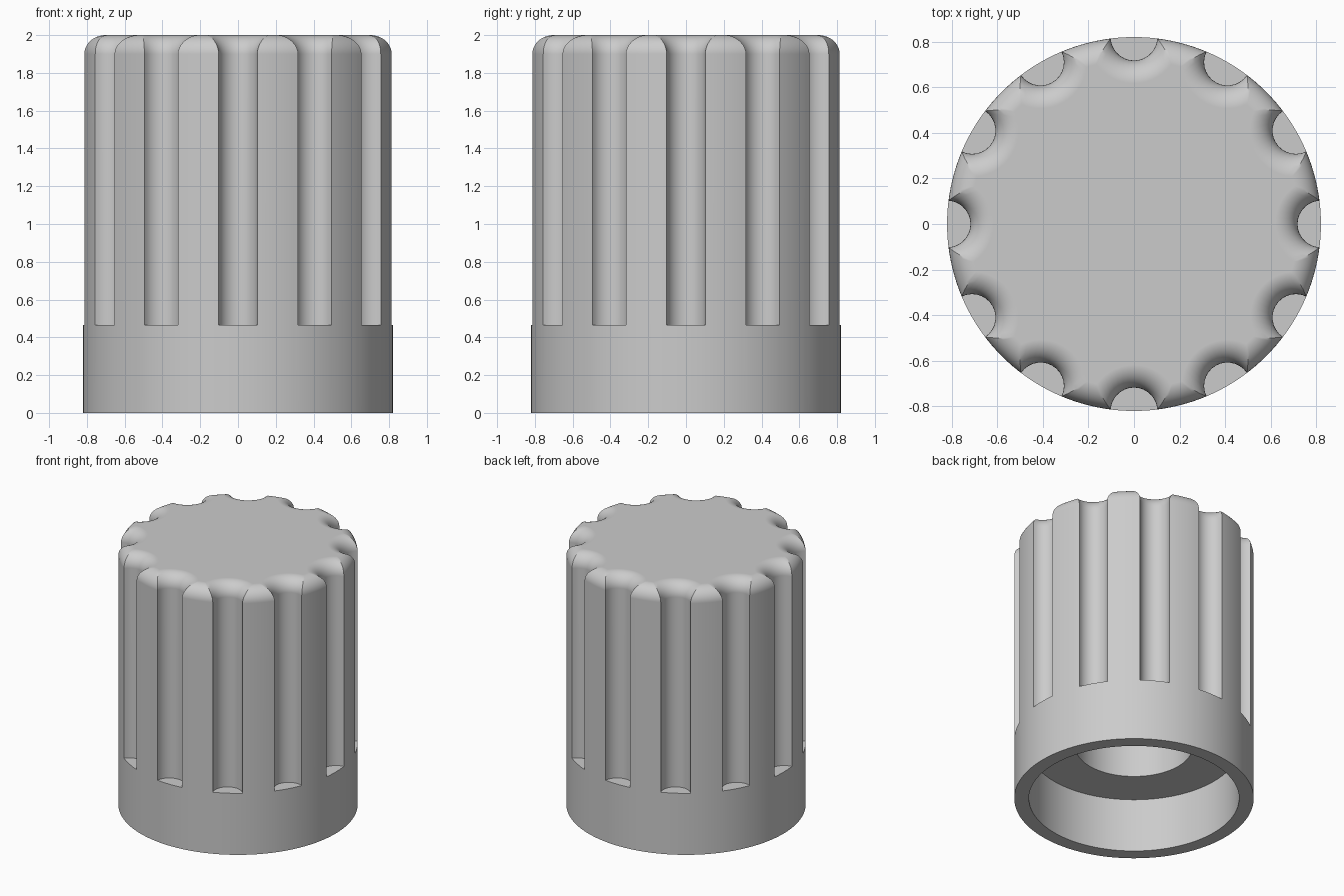
import bpy, bmesh
from math import sin, cos, pi, acos, atan2

if "Cube" in bpy.data.objects:
    bpy.data.objects.remove(bpy.data.objects["Cube"])

RADIUS, FLUTE_RADIUS, FLUTES = 0.82, 0.1025, 12
FLOOR, HEIGHT, FILLET = 0.465, 2.0, 0.1
FLUTE_STEPS, LAND_STEPS, FILLET_STEPS = 14, 10, 10
PITCH = 2 * pi / FLUTES


def rim_angle(inset):
    """Half angle of a flute where it meets the inset outer circle."""
    r, f = RADIUS - inset, FLUTE_RADIUS + inset
    return acos((r * r + RADIUS ** 2 - f * f) / (2 * r * RADIUS))


def round_ring(r, z):
    """Plain circle with the same point layout as the fluted outline."""
    half, pts = rim_angle(0), []
    for k in range(FLUTES):
        for i in range(FLUTE_STEPS):
            a = k * PITCH - half + 2 * half * i / FLUTE_STEPS
            pts.append((r * cos(a), r * sin(a), z))
        for i in range(LAND_STEPS):
            a = k * PITCH + half + (PITCH - 2 * half) * i / LAND_STEPS
            pts.append((r * cos(a), r * sin(a), z))
    return pts


def fluted_ring(inset, z):
    """Fluted outline, offset inward by the inset."""
    r, f, half = RADIUS - inset, FLUTE_RADIUS + inset, rim_angle(inset)
    sweep = atan2(r * sin(half), RADIUS - r * cos(half))
    pts = []
    for k in range(FLUTES):
        c, s = cos(k * PITCH), sin(k * PITCH)
        for i in range(FLUTE_STEPS):
            t = -sweep + 2 * sweep * i / FLUTE_STEPS
            x, y = RADIUS - f * cos(t), f * sin(t)
            pts.append((x * c - y * s, x * s + y * c, z))
        for i in range(LAND_STEPS):
            a = k * PITCH + half + (PITCH - 2 * half) * i / LAND_STEPS
            pts.append((r * cos(a), r * sin(a), z))
    return pts


# Rings from the inside of the bore, around the collar, to the top
rings = [round_ring(0.4, 1.6), round_ring(0.4, 0.405), round_ring(0.72, 0.405),
         round_ring(0.72, 0), round_ring(RADIUS, 0), round_ring(RADIUS, FLOOR),
         fluted_ring(0, FLOOR)]
for i in range(FILLET_STEPS + 1):
    a = pi / 2 * i / FILLET_STEPS
    rings.append(fluted_ring(FILLET * (1 - cos(a)), HEIGHT - FILLET * (1 - sin(a))))

# Loft the rings and cap both ends
bm = bmesh.new()
loops = [[bm.verts.new(p) for p in ring] for ring in rings]
count = len(loops[0])
for low, high in zip(loops, loops[1:]):
    for i in range(count):
        j = (i + 1) % count
        bm.faces.new((low[i], low[j], high[j], high[i]))
bm.faces.new(loops[-1])
bm.faces.new(loops[0][::-1])
bmesh.ops.remove_doubles(bm, verts=bm.verts, dist=1e-5)
bmesh.ops.recalc_face_normals(bm, faces=bm.faces)
mesh = bpy.data.meshes.new("fluted_knob")
bm.to_mesh(mesh)
bm.free()

# Single grey material
grey = bpy.data.materials.new("light grey")
grey.use_nodes = True
colour = (0.6, 0.6, 0.6, 1)
grey.diffuse_color = colour
grey.node_tree.nodes["Principled BSDF"].inputs["Base Color"].default_value = colour
mesh.materials.append(grey)

knob = bpy.data.objects.new("fluted_knob", mesh)
bpy.context.collection.objects.link(knob)
bpy.ops.object.select_all(action="DESELECT")
knob.select_set(True)
bpy.context.view_layer.objects.active = knob
bpy.ops.object.shade_smooth_by_angle(angle=pi / 6)
weighted = knob.modifiers.new("even_shading", "WEIGHTED_NORMAL")
weighted.keep_sharp = True
